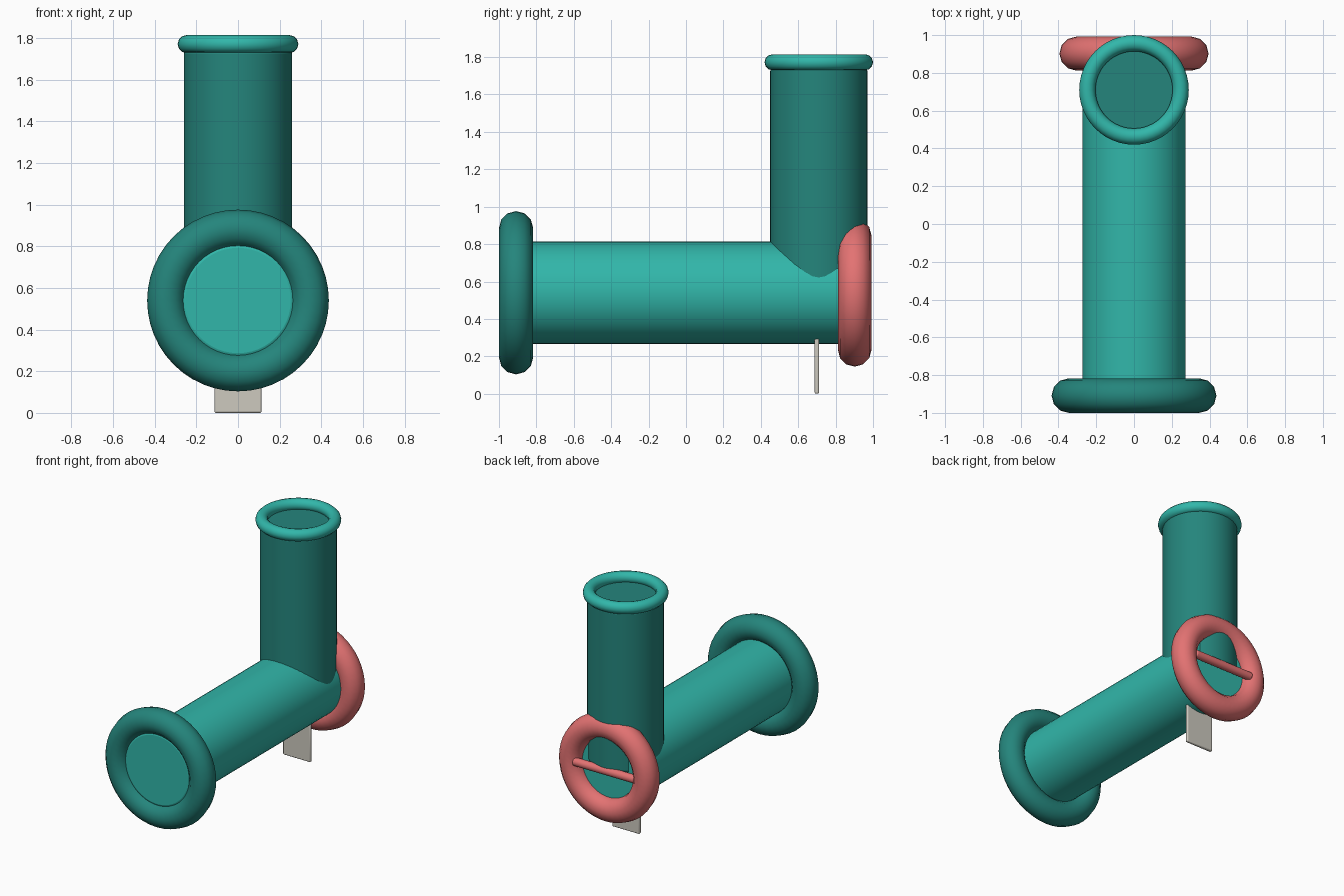
import bpy
import math

if "Cube" in bpy.data.objects:
    bpy.data.objects.remove(bpy.data.objects["Cube"])

AXIS_Z = 0.54          # height of the horizontal tube axis
PIPE_Y = 0.71          # position of the upright tube
ALONG_Y = (math.pi / 2, 0, 0)
ALONG_X = (0, math.pi / 2, 0)


def material(name, rgb):
    m = bpy.data.materials.new(name)
    m.diffuse_color = (*rgb, 1)
    m.use_nodes = True
    m.node_tree.nodes["Principled BSDF"].inputs["Base Color"].default_value = m.diffuse_color
    return m


light_teal = material("light teal", (0.031, 0.47, 0.40))
dark_teal = material("dark teal", (0.018, 0.235, 0.202))
coral = material("coral red", (0.77, 0.17, 0.17))
stone = material("warm grey", (0.61, 0.585, 0.52))


def finish(name, mat, bevel=0):
    ob = bpy.context.object
    ob.name = name
    ob.data.materials.append(mat)
    if bevel:
        mod = ob.modifiers.new("rounded edges", "BEVEL")
        mod.width = bevel
        mod.segments = 3
        mod.limit_method = "ANGLE"
        mod.angle_limit = math.radians(40)
    bpy.ops.object.shade_smooth_by_angle(angle=math.radians(40))
    return ob


def tube(name, mat, radius, length, loc, rot=(0, 0, 0), bevel=0.02, sides=48):
    bpy.ops.mesh.primitive_cylinder_add(vertices=sides, radius=radius, depth=length,
                                        location=loc, rotation=rot)
    return finish(name, mat, bevel)


def ring(name, mat, major, minor, loc, rot=(0, 0, 0)):
    bpy.ops.mesh.primitive_torus_add(major_segments=48, minor_segments=12,
                                     major_radius=major, minor_radius=minor,
                                     location=loc, rotation=rot)
    return finish(name, mat)


# Horizontal body and its front flange
y0, y1 = -0.95, 0.91
tube("body", light_teal, 0.273, y1 - y0, (0, (y0 + y1) / 2, AXIS_Z), ALONG_Y)
ring("front_flange", dark_teal, 0.345, 0.0915, (0, -0.9085, AXIS_Z), ALONG_Y)

# Upright pipe with rim
z0, z1 = 0.54, 1.75
tube("upright_pipe", dark_teal, 0.26, z1 - z0, (0, PIPE_Y, (z0 + z1) / 2), bevel=0.025)
ring("pipe_rim", light_teal, 0.247, 0.043, (0, PIPE_Y, 1.772))

# Hand wheel with crossbar at the back
ring("hand_wheel", coral, 0.305, 0.09, (0, 0.902, AXIS_Z), ALONG_Y)
tube("wheel_crossbar", coral, 0.03, 0.5, (0, 0.955, AXIS_Z), ALONG_X, 0.008, 16)

# Thin tab under the body
bpy.ops.mesh.primitive_cube_add(size=1, location=(0, 0.70, 0.165))
bpy.context.object.scale = (0.226, 0.024, 0.33)
bpy.ops.object.transform_apply(location=False, rotation=False, scale=True)
finish("support_tab", stone, 0.008)
